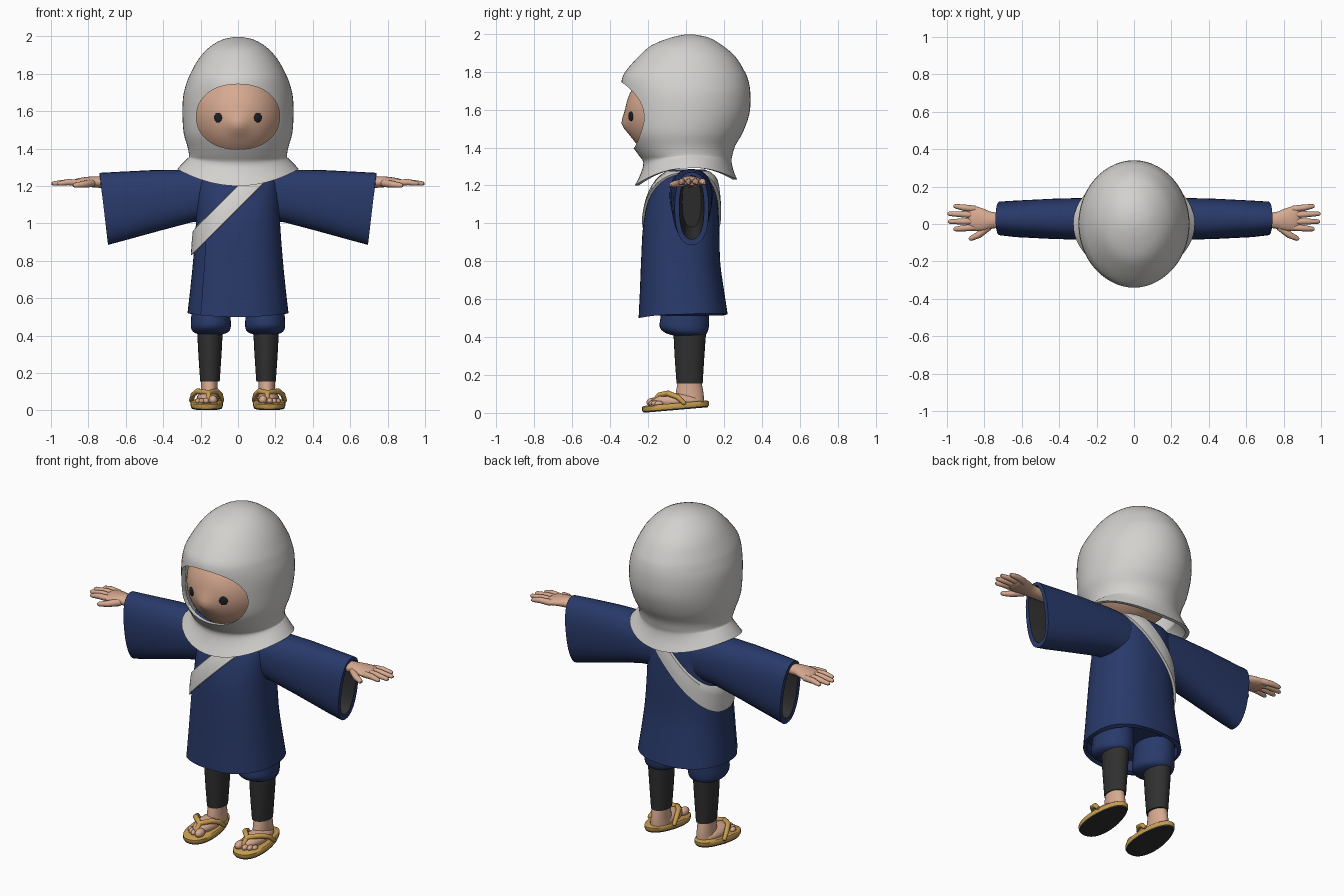
import bpy, bmesh, math
from mathutils import Vector

if "Cube" in bpy.data.objects:
    bpy.data.objects.remove(bpy.data.objects["Cube"])


def material(name, r, g, b):
    m = bpy.data.materials.new(name)
    m.diffuse_color = (r, g, b, 1)
    m.use_nodes = True
    m.node_tree.nodes["Principled BSDF"].inputs["Base Color"].default_value = m.diffuse_color
    return m


CLOTH = material("pale_grey_cloth", 0.65, 0.64, 0.62)
BLUE = material("navy_blue", 0.022, 0.042, 0.145)
SKIN = material("skin", 0.68, 0.40, 0.28)
DARK = material("charcoal", 0.03, 0.03, 0.03)
STRAW = material("straw", 0.58, 0.34, 0.08)
EYE = material("eye_black", 0.012, 0.014, 0.018)


def loft(name, rings, mats, pick=None, cap=True, closed=True):
    """Skin a stack of point rows; pick(segment) gives the material slot."""
    bm = bmesh.new()
    rows = [[bm.verts.new(p) for p in r] for r in rings]
    n = len(rows[0])
    for i in range(len(rows) - 1):
        for j in range(n if closed else n - 1):
            k = (j + 1) % n
            f = bm.faces.new((rows[i][j], rows[i][k], rows[i + 1][k], rows[i + 1][j]))
            f.material_index = pick(i) if pick else 0
    if cap:
        for row, seg in ((rows[0], 0), (rows[-1], len(rows) - 2)):
            f = bm.faces.new(row)
            f.material_index = pick(seg) if pick else 0
    bmesh.ops.recalc_face_normals(bm, faces=bm.faces)
    me = bpy.data.meshes.new(name)
    bm.to_mesh(me)
    bm.free()
    for m in mats:
        me.materials.append(m)
    ob = bpy.data.objects.new(name, me)
    bpy.context.collection.objects.link(ob)
    return ob


def refine(table, k=3):
    """Catmull-Rom resampling of a table of section values."""
    out = []
    for i in range(len(table) - 1):
        a, b, c, d = (table[min(max(i + o, 0), len(table) - 1)] for o in (-1, 0, 1, 2))
        for s in range(k):
            t = s / k
            out.append(tuple(q + 0.5 * t * (r - p + t * (2 * p - 5 * q + 4 * r - u + t * (3 * (q - r) + u - p)))
                             for p, q, r, u in zip(a, b, c, d)))
    return out + [tuple(table[-1])]


def spow(v, p):
    return math.copysign(abs(v) ** p, v)


def zpoint(a, z, hw, y0, y1, cx=0, p=1.0):
    c, s = math.cos(a), math.sin(a)
    return Vector((cx + hw * spow(c, p), (y0 + y1) / 2 + (y1 - y0) / 2 * spow(s, p), z))


def angles(n):
    return [2 * math.pi * i / n for i in range(n)]


def zloft(name, table, mat, cx=0, p=1.0, n=28):
    return loft(name, [[zpoint(a, *t, cx, p) for a in angles(n)] for t in refine(table)], [mat])


def tube(name, pts, radii, mat, n=10):
    """Round-ended tapered tube through a few points."""
    pts = [Vector(p) for p in pts]
    d0, d1 = (pts[0] - pts[1]).normalized(), (pts[-1] - pts[-2]).normalized()
    stations = [(pts[0] + d0 * radii[0] * 0.8, radii[0] * 0.5)] + list(zip(pts, radii))
    stations.append((pts[-1] + d1 * radii[-1] * 0.8, radii[-1] * 0.5))
    rings = []
    for i, (p, r) in enumerate(stations):
        d = stations[min(i + 1, len(stations) - 1)][0] - stations[max(i - 1, 0)][0]
        side = d.cross(Vector((0, 0, 1))).normalized()
        up = side.cross(d).normalized()
        rings.append([p + r * (math.cos(a) * side + math.sin(a) * up) for a in angles(n)])
    return loft(name, rings, [mat])


def ball(name, loc, scale, mat, rot=0, seg=20):
    bpy.ops.mesh.primitive_uv_sphere_add(segments=seg, ring_count=seg // 2, location=loc, rotation=(0, 0, rot))
    ob = bpy.context.object
    ob.name, ob.scale = name, scale
    ob.data.materials.append(mat)
    return ob


# Head with a small nose, and the eyes
head = ball("head", (0, 0, 0), (1, 1, 1), SKIN, seg=64)
for v in head.data.vertices:
    x, y, z = v.co.x * 0.254, v.co.y * 0.30 - 0.02, v.co.z * 0.27 + 1.58
    if y < -0.1:
        y -= 0.026 * math.exp(-(x / 0.05) ** 2 - ((z - 1.525) / 0.05) ** 2)
    v.co = (x, y, z)
for s, side in ((1, "left"), (-1, "right")):
    ball("eye_" + side, (s * 0.107, -0.291, 1.565), (0.024, 0.007, 0.026), EYE, s * math.radians(29))

# Hood: double-walled shell with flared hem; last value blends in the raised sides
hood_table = refine([
    (1.20, 0.325, -0.27, 0.27, 1), (1.26, 0.295, -0.24, 0.25, 0.7), (1.32, 0.27, -0.225, 0.24, 0.3),
    (1.36, 0.262, -0.25, 0.245, 0), (1.41, 0.27, -0.285, 0.26, 0), (1.48, 0.29, -0.32, 0.30, 0),
    (1.58, 0.297, -0.335, 0.335, 0), (1.68, 0.293, -0.34, 0.34, 0), (1.75, 0.275, -0.34, 0.33, 0),
    (1.80, 0.255, -0.32, 0.31, 0), (1.88, 0.21, -0.25, 0.26, 0), (1.94, 0.155, -0.18, 0.19, 0),
    (1.98, 0.09, -0.08, 0.12, 0), (1.995, 0.03, -0.01, 0.05, 0)])


def hood_ring(t, inset):
    z, hw, y0, y1, w = t
    return [zpoint(a, z + w * (0.09 * math.cos(a) ** 2 + 0.03 * max(0, math.sin(a))) - (inset if z > 1.8 else 0),
                   hw - inset, y0 + inset, y1 - inset) for a in angles(56)]


inner = [hood_ring(t, 0.022) for t in hood_table if t[1] > 0.05]
hood = loft("hood", inner[::-1] + [hood_ring(t, 0) for t in hood_table], [CLOTH])

# Face opening cut through the front of the hood
outline = [(0.222 * spow(math.cos(a), 0.92), 1.57 + 0.174 * spow(math.sin(a), 0.92)) for a in angles(48)]
cutter = loft("face_opening_cutter", [[(x, y, z) for x, z in outline] for y in (-0.6, -0.1)], [CLOTH])
cutter.hide_render = True
cut = hood.modifiers.new("face_opening", 'BOOLEAN')
cut.operation, cut.solver, cut.object = 'DIFFERENCE', 'EXACT', cutter
bpy.context.view_layer.objects.active = hood
bpy.ops.object.modifier_apply(modifier=cut.name)
bpy.data.objects.remove(cutter)

# Robe body
robe_table = refine([
    (0.50, 0.27, -0.25, 0.22), (0.65, 0.255, -0.243, 0.20), (0.80, 0.24, -0.237, 0.18),
    (1.00, 0.225, -0.225, 0.175), (1.15, 0.22, -0.19, 0.165), (1.24, 0.205, -0.14, 0.15),
    (1.285, 0.15, -0.08, 0.10)])


def robe_point(a, z, off=0.0):
    z = min(max(z, 0.5), 1.284)
    for lo, hi in zip(robe_table, robe_table[1:]):
        if z <= hi[0]:
            break
    f = (z - lo[0]) / (hi[0] - lo[0])
    hw, y0, y1 = (lo[i] + f * (hi[i] - lo[i]) for i in (1, 2, 3))
    lift = 0.02 * max(0, 1 - (z - 0.5) / 0.15) * (math.cos(a) ** 2 + max(0, math.sin(a)))
    return zpoint(a, z, hw + off, y0 - off, y1 + off, 0, 0.85) + Vector((0, 0, lift))


under = [[zpoint(a, z, 0.25, -0.23, 0.20, 0, 0.85) for a in angles(48)] for z in (0.58, 0.515)]
loft("robe", under + [[robe_point(a, t[0]) for a in angles(48)] for t in robe_table], [BLUE])

# Overlapping front panel that fades into the robe away from its edge
panel = []
for i in range(9):
    z = 0.5 + 0.46 * i / 8
    panel.append([robe_point(math.radians(228 + 50 * j / 10), z, o)
                  for j, o in [(0, -0.004)] + [(j, 0.012 - 0.0016 * j) for j in range(11)]])
loft("front_overlap", panel, [BLUE], cap=False, closed=False)

# Diagonal sash wrapped round the robe
rows = [(-0.065, -0.004), (-0.06, 0.014), (-0.03, 0.015), (0, 0.016), (0.03, 0.015), (0.06, 0.014), (0.065, -0.004)]
sash = []
for dz, off in rows:
    ring = []
    for a in angles(64):
        z = 1.14
        for _ in range(12):
            z = 0.5 * z + 0.5 * min(1.275, 1.14 + dz + robe_point(a, z, off).x)
        ring.append(robe_point(a, z, off))
    sash.append(ring)
loft("sash", sash, [CLOTH], cap=False)

for s, side in ((1, "left"), (-1, "right")):
    # Wide sleeve with a hollow dark cuff: x top, x bottom, z bottom, z top, y front, y back
    sleeve = [(0.12, 0.12, 1.02, 1.28, -0.09, 0.14), (0.25, 0.25, 1.005, 1.287, -0.085, 0.14),
              (0.45, 0.42, 0.96, 1.285, -0.08, 0.135), (0.65, 0.62, 0.905, 1.275, -0.07, 0.125),
              (0.74, 0.695, 0.885, 1.27, -0.06, 0.12), (0.74, 0.695, 0.915, 1.252, -0.035, 0.095),
              (0.55, 0.50, 0.98, 1.245, -0.02, 0.08)]
    rings = []
    for xt, xb, zb, zt, y0, y1 in sleeve:
        ring = []
        for a in angles(32):
            u = spow(math.sin(a), 0.85) * 0.5 + 0.5
            ring.append((s * (xb + (xt - xb) * u), (y0 + y1) / 2 + (y1 - y0) / 2 * spow(math.cos(a), 0.85),
                         zb + (zt - zb) * u))
        rings.append(ring)
    loft("sleeve_" + side, rings, [BLUE, DARK], lambda i: int(i >= 5))

    # Forearm and palm: x, y centre, y half, z centre, z half
    palm = refine([(0.53, 0.03, 0.035, 1.212, 0.026), (0.74, 0.02, 0.042, 1.22, 0.03), (0.80, 0.022, 0.058, 1.222, 0.027),
                   (0.86, 0.03, 0.068, 1.218, 0.022), (0.885, 0.032, 0.06, 1.216, 0.013)])
    loft("hand_" + side, [[(s * x, cy + hy * math.cos(a), cz + hz * math.sin(a)) for a in angles(20)]
                          for x, cy, hy, cz, hz in palm], [SKIN])
    # Fingers and thumb
    for i, (y0, x1, y1) in enumerate(((0.08, 0.955, 0.095), (0.048, 0.988, 0.055), (0.014, 0.985, 0.013),
                                      (-0.018, 0.955, -0.027))):
        tube(f"finger_{i + 1}_{side}", [(s * 0.85, y0, 1.218), (s * 0.91, (y0 + y1) / 2, 1.22), (s * x1, y1, 1.213)],
             (0.018, 0.017, 0.012), SKIN)
    tube("thumb_" + side, [(s * 0.78, -0.015, 1.215), (s * 0.83, -0.058, 1.208), (s * 0.872, -0.078, 1.203)],
         (0.022, 0.018, 0.013), SKIN)

    # Gathered trousers, leggings and ankles
    zloft("trouser_" + side, [(0.405, 0.06, -0.05, 0.09), (0.42, 0.095, -0.105, 0.11), (0.45, 0.107, -0.138, 0.12),
                              (0.50, 0.105, -0.135, 0.122), (0.60, 0.10, -0.12, 0.12)], BLUE, s * 0.145)
    zloft("legging_" + side, [(0.155, 0.052, -0.05, 0.088), (0.30, 0.062, -0.06, 0.097), (0.44, 0.069, -0.067, 0.107)],
          DARK, s * 0.15)
    zloft("ankle_" + side, [(0.045, 0.05, -0.06, 0.095), (0.10, 0.045, -0.055, 0.093), (0.18, 0.044, -0.04, 0.078)],
          SKIN, s * 0.153)

    # Foot and toes
    ball("foot_" + side, (s * 0.162, -0.045, 0.062), (0.06, 0.13, 0.042), SKIN)
    for i, (x, y, r) in enumerate(((0.133, -0.172, 0.025), (0.170, -0.172, 0.017), (0.194, -0.160, 0.016),
                                   (0.214, -0.143, 0.015))):
        ball(f"toe_{i + 1}_{side}", (s * x, y, 0.038 + r * 0.7), (r, r * 1.5, r), SKIN, seg=12)

    # Sandal sole, tilted slightly down at the toes, dark underneath
    sole = []
    for h, k in ((0, 0.95), (0.008, 0.98), (0.012, 1), (0.03, 1), (0.036, 0.94)):
        ring = []
        for a in angles(32):
            y = -0.055 + 0.177 * k * math.sin(a)
            w = (0.085 - 0.013 * math.sin(a)) * k
            ring.append((s * (0.167 + w * spow(math.cos(a), 0.85)), y, h + 0.03 * (y + 0.232) / 0.35))
        sole.append(ring)
    loft("sandal_sole_" + side, sole, [STRAW, DARK], lambda i: int(i < 1))
    # Sandal straps meeting at the thong
    for x, part in ((0.085, "inner"), (0.25, "outer")):
        m = 0.162 + (x - 0.162) * 0.62
        tube(f"strap_{part}_{side}", [(s * 0.156, -0.172, 0.06), (s * 0.158, -0.14, 0.094), (s * m, -0.095, 0.103),
                                      (s * (0.3 * m + 0.7 * x), -0.045, 0.084), (s * x, -0.01, 0.052)],
             (0.013, 0.015, 0.015, 0.014, 0.012), STRAW)

# Smooth shading that keeps hems and rims crisp
bpy.ops.object.select_all(action='SELECT')
bpy.context.view_layer.objects.active = head
bpy.ops.object.shade_smooth_by_angle(angle=math.radians(45))
